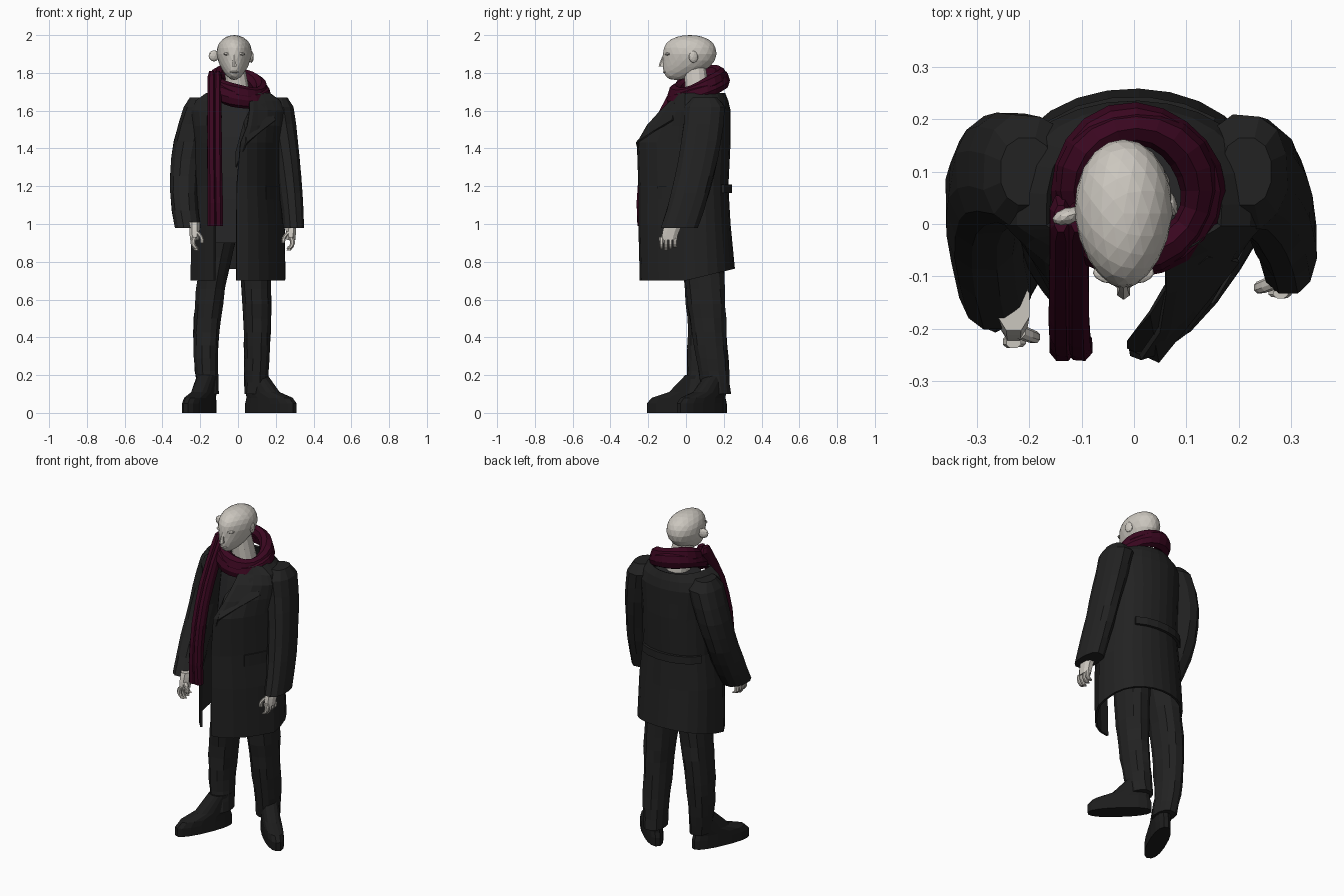
import bpy, bmesh, math, random
from mathutils import Matrix, Vector

random.seed(4)
if "Cube" in bpy.data.objects:
    bpy.data.objects.remove(bpy.data.objects["Cube"])


def material(name, *colour):
    mat = bpy.data.materials.new(name)
    mat.use_nodes = True
    mat.diffuse_color = (*colour, 1)
    shader = mat.node_tree.nodes["Principled BSDF"]
    shader.inputs["Base Color"].default_value = (*colour, 1)
    return mat


skin = material("pale skin", .6, .57, .52)
wool = material("black wool", .016, .016, .016)
shirt_cloth = material("charcoal shirt", .02, .02, .021)
denim = material("dark trousers", .016, .016, .016)
leather = material("black leather", .012, .012, .012)
knit = material("burgundy knit", .042, .002, .014)


def finish(name, bm, mat, thickness=None):
    bmesh.ops.recalc_face_normals(bm, faces=bm.faces)
    mesh = bpy.data.meshes.new(name)
    bm.to_mesh(mesh)
    bm.free()
    mesh.materials.append(mat)
    obj = bpy.data.objects.new(name, mesh)
    bpy.context.scene.collection.objects.link(obj)
    if thickness:
        modifier = obj.modifiers.new("thickness", "SOLIDIFY")
        modifier.thickness = thickness
        modifier.offset = 0
    return obj


def bridge(bm, rows, closed_rows=True, closed_loop=False):
    """Join rows of points with quads and cap open tubes."""
    rows = [[bm.verts.new(point) for point in row] for row in rows]
    pairs = list(zip(rows, rows[1:]))
    if closed_loop:
        pairs.append((rows[-1], rows[0]))
    for lower, upper in pairs:
        count = len(lower)
        for i in range(count if closed_rows else count - 1):
            j = (i + 1) % count
            bm.faces.new((lower[i], lower[j], upper[j], upper[i]))
    if closed_rows and not closed_loop:
        bm.faces.new(rows[0])
        bm.faces.new(rows[-1])


def signed_power(value, power):
    return math.copysign(abs(value) ** power, value)


def section(centre, half_width, half_depth, sides, jitter=0):
    """Level, softly squared cross-section."""
    row = []
    for i in range(sides):
        angle = math.tau * (i + .5) / sides
        size = 1 + random.uniform(-jitter, jitter)
        across = half_width * size * signed_power(math.cos(angle), .85)
        along = half_depth * size * signed_power(math.sin(angle), .85)
        row.append(Vector(centre) + Vector((across, along, 0)))
    return row


def limb(name, mat, start, middle, end, first, last, sides=12, steps=7, jitter=0, dome=0):
    """Tapered tube on a smooth bend through three points."""
    start, middle, end = Vector(start), Vector(middle), Vector(end)
    first, last = Vector(first), Vector(last)
    rows = []
    if dome:
        rows.append(section(start + Vector((0, 0, dome)), *(first * .6), sides))
    for step in range(steps + 1):
        t = step / steps
        centre = start * (1 - t) * (1 - 2 * t) + middle * 4 * t * (1 - t) + end * t * (2 * t - 1)
        rows.append(section(centre, *first.lerp(last, t), sides, jitter))
    bm = bmesh.new()
    bridge(bm, rows)
    return finish(name, bm, mat)


def blob(name, mat, centre, size, turn=0, detail=2, rule=None):
    """Faceted ellipsoid, optionally reshaped by a rule on its unit sphere."""
    bm = bmesh.new()
    bmesh.ops.create_icosphere(bm, subdivisions=detail, radius=1)
    if rule:
        for vert in bm.verts:
            vert.co = rule(*vert.co)
    place = Matrix.Translation(centre) @ Matrix.Rotation(turn, 4, "Z")
    bm.transform(place @ Matrix.Diagonal((*size, 1)))
    return finish(name, bm, mat)


def panel(name, mat, lower, upper, thickness):
    bm = bmesh.new()
    bridge(bm, [lower, upper], closed_rows=False)
    return finish(name, bm, mat, thickness)


# Head: a full skull whose lower half leans forward into a narrow jaw
def head_shape(x, y, z):
    low = max(0, -z)
    face = max(0, -y)
    width = x * (1 - .2 * face) * (1 - .2 * low)
    depth = signed_power(y, .9) - low ** 2 / 2
    return Vector((width, depth, signed_power(z, .85) * (1 + low * .38)))


face_x = -.02
blob("head", skin, (face_x, .02, 1.9), (.094, .142, .1), detail=3, rule=head_shape)
limb("nose", skin, (face_x, -.11, 1.9), (face_x, -.122, 1.86), (face_x, -.125, 1.835),
     (.007, .01), (.014, .02), sides=6, steps=3)
blob("lips", skin, (face_x, -.108, 1.805), (.024, .016, .006))
blob("right_ear", skin, (-.127, .015, 1.89), (.03, .016, .03), turn=.3)
blob("left_ear", skin, (.07, .04, 1.885), (.012, .026, .032), turn=.3)
for side in (-1, 1):
    blob("brow", skin, (face_x + side * .035, -.098, 1.9), (.025, .014, .008), turn=side * .35)
limb("neck", skin, (.01, .07, 1.58), (0, .06, 1.7), (face_x, .045, 1.84), (.07, .07), (.056, .06))

# Shirt under the coat
limb("shirt", shirt_cloth, (0, .07, .9), (0, .05, 1.3), (0, .08, 1.66), (.17, .14), (.14, .1))


# Coat: an open outline swept around the body and scaled at each height
def coat_point(angle, z, width, front, back, grow=1):
    x = .22 * width * math.cos(angle)
    turn = math.sin(angle)
    y = -.26 * front * turn ** 2 if turn < 0 else .23 * back * turn ** .7
    return Vector((x * grow, y * grow, z))


def coat_row(level):
    """One height of the coat, with its lapel edge drawn aside and its back hem raised."""
    row = []
    edge = min(.06, max(-.01, (level[0] - 1.4) * .4))
    for i in range(25):
        point = coat_point(math.radians(-92 + 332 * i / 24), *level)
        if i < 4:
            point.x = max(point.x, edge + i * .02)
        if level is coat_levels[0]:
            point.z += max(0, point.y) / 4
        row.append(point)
    return row


# Each level: height, width, front depth, back depth
waist = (1.2, 1, .95, .95)
coat_levels = [(.7, 1.12, .92, 1.1), (1, 1.1, .95, 1), waist, (1.43, 1, .98, 1),
               (1.52, 1.05, .78, 1), (1.6, 1.1, .5, 1), (1.65, 1, .3, .95), (1.69, .75, .2, .88)]
bm = bmesh.new()
bridge(bm, [coat_row(level) for level in coat_levels], closed_rows=False)
finish("coat", bm, wool, .012)


# Half belt and pocket flap follow the coat at the waist
def coat_strip(name, begin, finish_angle, low, high, grow, thickness):
    angles = [math.radians(begin + (finish_angle - begin) * i / 6) for i in range(7)]
    rows = [[coat_point(angle, z, *waist[1:], grow) for angle in angles] for z in (low, high)]
    panel(name, wool, *rows, thickness)


coat_strip("half_belt", 50, 150, 1.165, 1.21, 1.08, .016)
coat_strip("pocket_flap", -50, -20, 1.13, 1.2, 1.04, .009)
panel("lapel", wool, [(-.01, -.235, 1.3), (.05, -.262, 1.43), (.12, -.17, 1.49), (.2, -.07, 1.55)],
      [(-.01, -.22, 1.38), (.03, -.17, 1.54), (.06, -.12, 1.6), (.14, -.06, 1.64)], .009)

# Sleeves
limb("right_sleeve", wool, (-.205, .1, 1.62), (-.282, .07, 1.3), (-.265, -.11, .98),
     (.085, .11), (.07, .095), jitter=.03, dome=.05)
limb("left_sleeve", wool, (.215, .1, 1.62), (.265, .055, 1.3), (.295, -.035, .98),
     (.08, .11), (.056, .1), jitter=.03, dome=.05)


# Hands: a palm, four curled fingers and a thumb
def hand(label, x, y, side):
    def digit(name, *offsets, size):
        wrist = Vector((x, y, .96))
        points = [wrist + Vector((side * out, ahead, drop)) for out, ahead, drop in offsets]
        limb(label + name, skin, *points, size, Vector(size) * .8, sides=8, steps=4)

    digit("_palm", (0, .02, .05), (0, 0, 0), (0, -.01, -.045), size=(.032, .052))
    digit("_thumb", (-.01, -.03, 0), (-.035, -.04, -.03), (-.04, -.04, -.06), size=(.013, .014))
    for k in range(4):
        ahead = k * .024 - .05
        tip = abs(k - 1) * .008 - .1
        digit("_finger", (0, ahead, -.03), (.008, ahead, -.065), (-.012, ahead, tip), size=(.015, .013))


hand("right", -.23, -.175, -1)
hand("left", .28, -.08, 1)

# Scarf: two overlapping tilted loops and two hanging strands
for loop in range(2):
    rows = []
    for i in range(20):
        angle = math.tau * i / 20
        outward = Vector((math.cos(angle), math.sin(angle), 0))
        centre = outward * (.12 + loop * .012) + Vector((.005, .063, 1.735 - loop * .025))
        centre.z += .05 * outward.y - .03 * outward.x
        fat = 1 + .12 * math.sin(3 * angle + loop * 2)
        row = []
        for k in range(8):
            around = math.tau * k / 8
            up = Vector((0, 0, .048 * math.sin(around)))
            row.append(centre + fat * (outward * .036 * math.cos(around) + up))
        rows.append(row)
    bm = bmesh.new()
    bridge(bm, rows, closed_loop=True)
    finish("scarf_loop", bm, knit)
for x in (-.14, -.108):
    limb("scarf_strand", knit, (x, .01, 1.78), (x, -.185, 1.4), (x + .005, -.23, .99),
         (.022, .045), (.026, .028), sides=8, jitter=.06, dome=.03)

# Trousers
limb("left_trouser_leg", denim, (.08, .08, 1), (.1, .115, .5), (.092, .165, .1),
     (.09, .12), (.06, .075), steps=12, jitter=.05)
limb("right_trouser_leg", denim, (-.08, .08, 1), (-.162, .1, .5), (-.155, .075, .1),
     (.09, .12), (.056, .075), steps=12, jitter=.05)


# Boots, turned outwards; each ring gives forward offset, height and half length
def boot(name, ankle, toe_direction):
    rings = [(.11, 0, .18), (.11, .05, .18), (.1, .08, .16), (.05, .11, .11), (0, .2, .065)]
    bm = bmesh.new()
    bridge(bm, [section((ahead, 0, z), length, .052, 16) for ahead, z, length in rings])
    shoe = finish(name, bm, leather)
    shoe.location = ankle
    shoe.rotation_euler.z = math.radians(toe_direction)


boot("left_boot", (.095, .16, 0), -44)
boot("right_boot", (-.16, .06, 0), -114)
